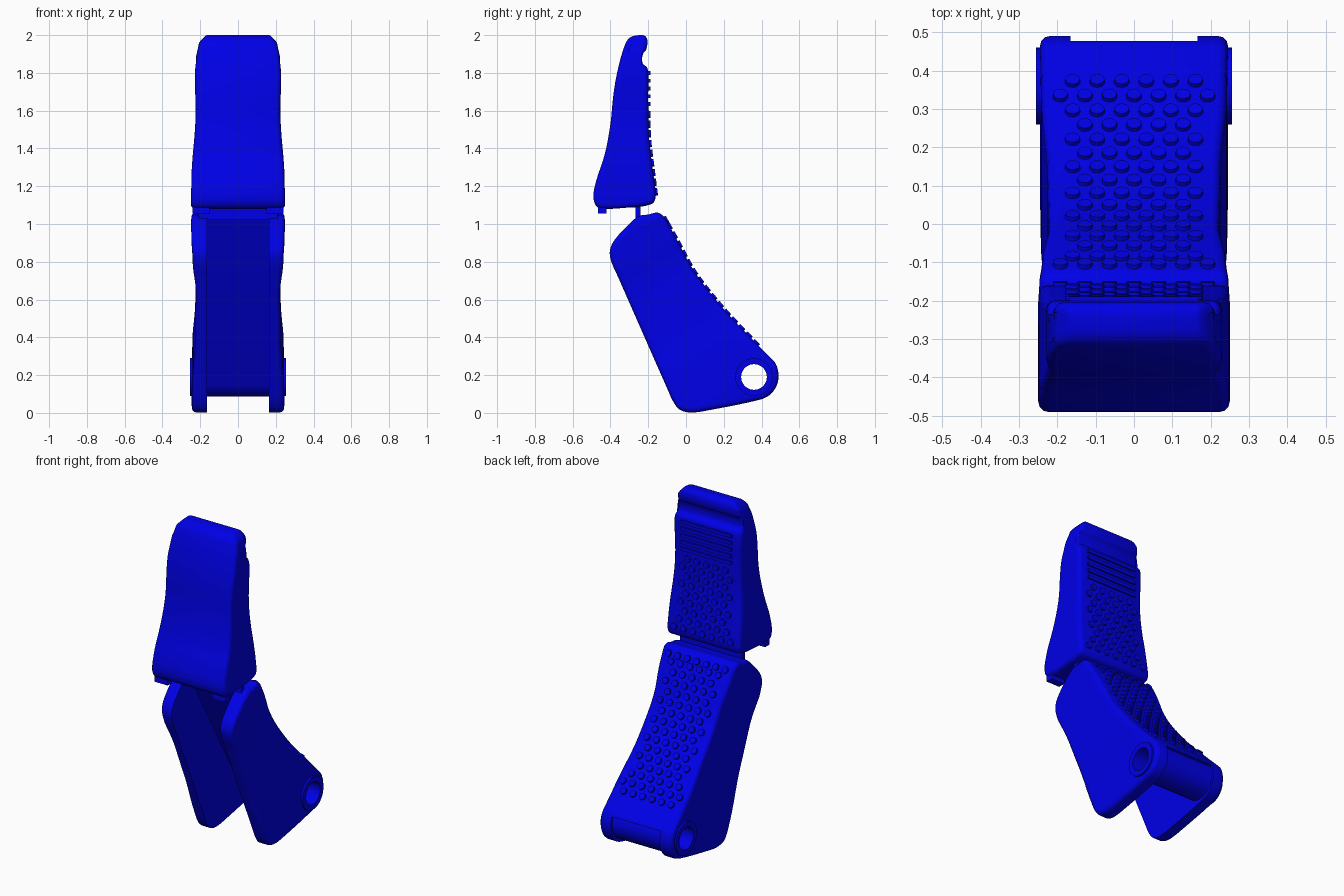
import bpy, bmesh, math
from mathutils import Vector, Matrix

if "Cube" in bpy.data.objects:
    bpy.data.objects.remove(bpy.data.objects["Cube"])

blue = bpy.data.materials.new("bright blue")
blue.diffuse_color = (0.0, 0.0, 0.88, 1)
blue.use_nodes = True
blue.node_tree.nodes["Principled BSDF"].inputs["Base Color"].default_value = blue.diffuse_color


def curve(pts, closed=True, n=5):
    """Smooth (y, z) curve through the points."""
    P = [Vector(p) for p in pts]
    N, out = len(P), []
    get = (lambda i: P[i % N]) if closed else (lambda i: P[max(0, min(N - 1, i))])
    for i in range(N if closed else N - 1):
        a, b = get(i), get(i + 1)
        L = (b - a).length
        ta = (b - get(i - 1)).normalized() * L
        tb = (get(i + 2) - a).normalized() * L
        for k in range(n):
            t = k / n
            out.append(a * (2*t**3 - 3*t*t + 1) + ta * (t**3 - 2*t*t + t)
                       + b * (3*t*t - 2*t**3) + tb * (t**3 - t*t))
    if not closed:
        out.append(P[-1])
    return out


def lerp(table, v):
    if v <= table[0][0]:
        return table[0][1]
    for (a, p), (b, q) in zip(table, table[1:]):
        if v <= b:
            t = (v - a) / (b - a)
            t = t * t * (3 - 2 * t)
            return p + (q - p) * t
    return table[-1][1]


def finish(bm, name):
    bmesh.ops.recalc_face_normals(bm, faces=bm.faces)
    me = bpy.data.meshes.new(name)
    bm.to_mesh(me)
    bm.free()
    me.materials.append(blue)
    ob = bpy.data.objects.new(name, me)
    bpy.context.collection.objects.link(ob)
    return ob


def shade(ob):
    bpy.ops.object.select_all(action='DESELECT')
    ob.select_set(True)
    bpy.context.view_layer.objects.active = ob
    bpy.ops.object.shade_smooth_by_angle(angle=math.radians(35))


def prism(name, pts, half, r=0.0, axis=None, widths=None):
    """Side profile extruded along x, rounded rims, width varying along an axis."""
    bm = bmesh.new()
    N = len(pts)
    area = sum(pts[i].x * pts[(i+1) % N].y - pts[(i+1) % N].x * pts[i].y for i in range(N))
    sgn = 1 if area > 0 else -1
    nrm = []
    for i in range(N):
        t = (pts[(i+1) % N] - pts[i-1]).normalized()
        nrm.append(Vector((-t.y, t.x)) * sgn)
    steps = [(half - r * (1 - math.sin(a)), r * (1 - math.cos(a)))
             for a in (math.radians(d) for d in (0, 30, 60, 90))] if r else [(half, 0)]
    levels = [(-x, i) for x, i in reversed(steps)] + steps
    rings = []
    for x, ins in levels:
        rings.append([bm.verts.new((x, p.x + n.x * ins, p.y + n.y * ins)) for p, n in zip(pts, nrm)])
    for A, B in zip(rings, rings[1:]):
        for i in range(N):
            bm.faces.new((A[i], A[(i+1) % N], B[(i+1) % N], B[i]))
    caps = [bm.faces.new(rings[0]), bm.faces.new(rings[-1])]
    if widths:
        bmesh.ops.triangulate(bm, faces=caps)
        d = Vector((0, *axis)).normalized()
        for k in range(1, 42):
            bmesh.ops.bisect_plane(bm, geom=bm.verts[:] + bm.edges[:] + bm.faces[:],
                                   plane_co=d * (k * 0.05 - 0.05), plane_no=d)
        for v in bm.verts:
            v.co.x *= lerp(widths, v.co.dot(d)) / half
    return finish(bm, name)


def box(name, lo, hi):
    bm = bmesh.new()
    lo, hi = Vector(lo), Vector(hi)
    bmesh.ops.create_cube(bm, size=1, matrix=Matrix.Translation((lo + hi) / 2) @ Matrix.Diagonal((*(hi - lo), 1)))
    return finish(bm, name)


def rod(name, y, z, r, half):
    ring = [Vector((y + r * math.cos(a), z + r * math.sin(a))) for a in (i * math.tau / 40 for i in range(40))]
    return prism(name, ring, half)


def cut(ob, cutter):
    m = ob.modifiers.new("cut", 'BOOLEAN')
    m.object, m.operation, m.solver = cutter, 'DIFFERENCE', 'EXACT'
    bpy.context.view_layer.objects.active = ob
    bpy.ops.object.modifier_apply(modifier=m.name)


# Fingertip segment, with the cross notch in its profile
tip_back = [(-.16, 1.16), (-.175, 1.28), (-.195, 1.45), (-.2, 1.65), (-.2, 1.8)]
tip = prism("tip_segment", curve([
    (-.22, 1.997), (-.25, 2.0), (-.3, 1.985), (-.33, 1.93), (-.365, 1.8), (-.385, 1.68), (-.4, 1.53),
    (-.43, 1.37), (-.475, 1.23), (-.49, 1.15), (-.475, 1.095), (-.43, 1.08), (-.29, 1.088),
    (-.25, 1.09), (-.2, 1.1), (-.17, 1.115)] + tip_back +
    [(-.207, 1.83), (-.228, 1.848), (-.232, 1.88), (-.225, 1.905), (-.21, 1.925), (-.205, 1.975)]),
    .25, .025, (0, 1), [(1.1, .25), (1.22, .247), (1.6, .224), (1.78, .229), (1.88, .222), (1.95, .208), (2.0, .18)])
shade(tip)
# Small lips under the front corners
for side, s in (("left", -1), ("right", 1)):
    box(side + "_tip_lip", (min(s * .15, s * .24), -.465, 1.055), (max(s * .15, s * .24), -.42, 1.1))

# Base segment: two side walls joined by a thick back plate
plate = [(.44, .3), (.37, .37), (.2, .55), (.05, .74), (-.05, .92), (-.115, 1.035)]
base = prism("base_segment", curve([
    (-.24, 1.045), (-.28, 1.02), (-.375, .92), (-.403, .86), (-.395, .8), (-.36, .72), (-.1, .13),
    (-.065, .055), (-.03, .015), (.03, .002), (.12, .014), (.38, .067), (.44, .092), (.478, .14), (.49, .2),
    (.475, .26)] + plate + [(-.15, 1.06), (-.2, 1.05)]),
    .25, .025, (-.507, .862), [(-.05, .245), (.15, .242), (.45, .226), (.7, .223), (.88, .24), (1.0, .248)])
inner = [Vector(p) for p in [(.6, .26), (.4, .25), (.272, .14), (-.235, 1.025),
                             (-.3, 1.2), (-.6, 1.2), (-.6, -.3), (.6, -.3)]]
cavity = prism("cavity_cutter", inner, .165)
hole = rod("hole_cutter", .36, .19, .068, .5)
cut(base, cavity)
cut(base, hole)

# Pivot barrel between the walls, and raised rings outside
barrel = rod("pivot_barrel", .367, .197, .11, .175)
cut(barrel, hole)
shade(barrel)
for side, x in (("left", -.23), ("right", .23)):
    ring = rod(side + "_pivot_ring", .36, .19, .1, .025)
    for v in ring.data.vertices:
        v.co.x += x
    cut(ring, hole)
    shade(ring)
for helper in (cavity, hole):
    bpy.data.objects.remove(helper)
shade(base)

# Thin flexible hinge
box("hinge_strip", (-.21, -.268, 1.02), (.21, -.24, 1.11))


def grip(name, path, rows, start, step):
    """Rows of round studs following a (y, z) path."""
    pts = curve(path, closed=False, n=8)
    bm = bmesh.new()
    for k, count in enumerate(rows):
        s = start + k * step
        for a, b in zip(pts, pts[1:]):
            L = (b - a).length
            if s <= L:
                break
            s -= L
        t = (b - a).normalized()
        p = a + t * s
        n = Vector((0, abs(t.y), t.x if t.y < 0 else -t.x))
        rot = Vector((0, 0, 1)).rotation_difference(n).to_matrix().to_4x4()
        for i in range(count):
            x = (i - (count - 1) / 2) * .064
            bmesh.ops.create_cone(bm, cap_ends=True, segments=16, radius1=.021, radius2=.019, depth=.022,
                                  matrix=Matrix.Translation((x, p.x, p.y)) @ rot)
    shade(finish(bm, name))


grip("base_studs", plate[1:], [6, 7] + [6, 5] * 6 + [6, 7], .0, .0553)
grip("tip_studs", tip_back, [7] + [6, 5] * 4, .01, .0515)

# Grip ridges below the notch
for i in range(5):
    z = 1.635 + i * .041
    box("grip_ridge_%d" % (i + 1), (-.17, -.22, z - .01), (.17, -.189, z + .01))
